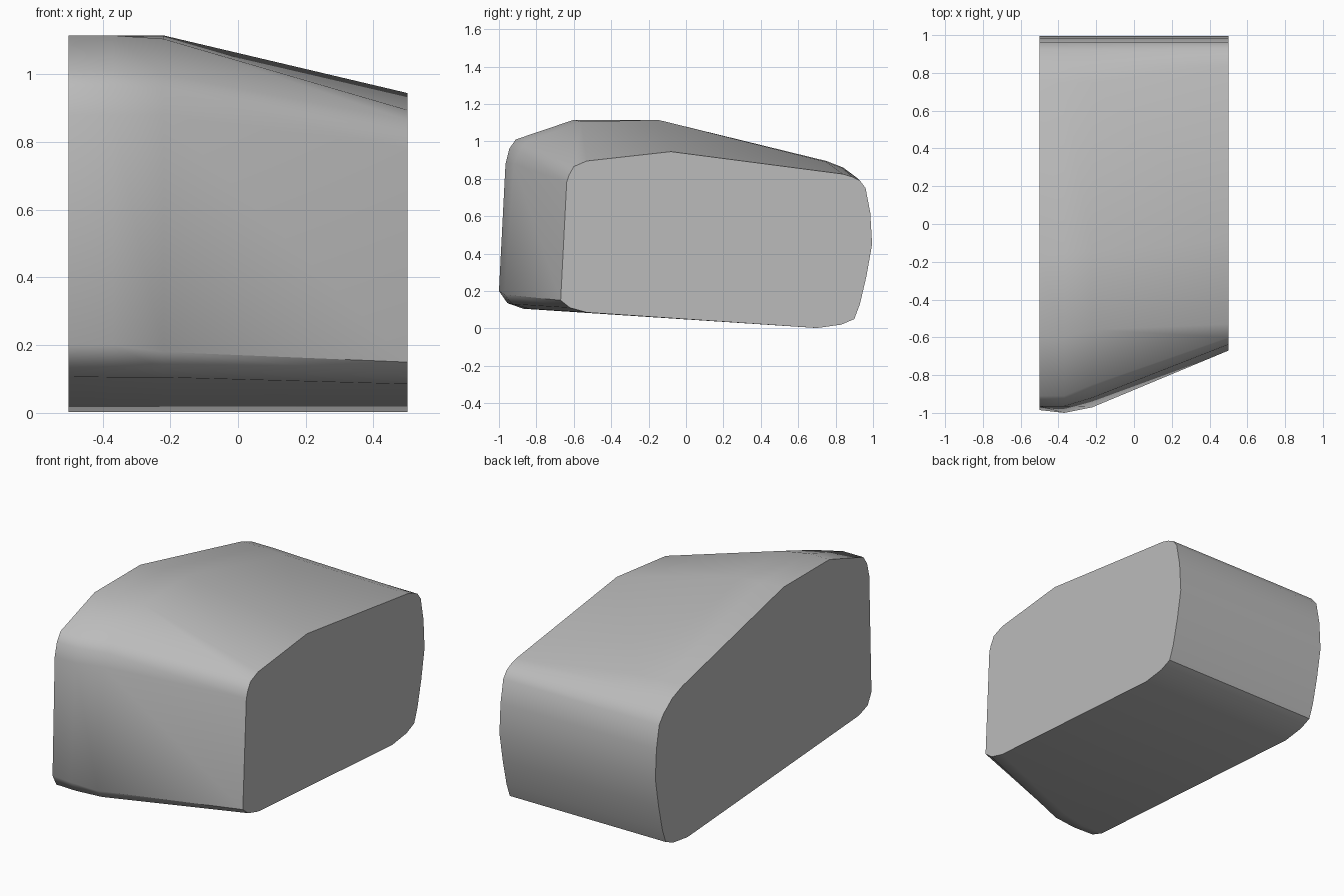
import bpy
import bmesh
import math

default_cube = bpy.data.objects.get("Cube")
if default_cube:
    bpy.data.objects.remove(default_cube, do_unlink=True)


def make_material(name, colour):
    material = bpy.data.materials.new(name)
    material.use_nodes = True
    material.diffuse_color = colour
    material.node_tree.nodes["Principled BSDF"].inputs["Base Color"].default_value = colour
    return material


# Rounded rear outline shared by every cross-section, as (y, z) from floor to roof
rear_outline = [(.7, .002), (.83, .02), (.9, .05), (.93, .13), (.965, .28),
                (.995, .45), (.985, .62), (.96, .75)]

# Each rib: side position, lower nose, then roof from back to front
ribs = [
    (-.5, [(-.985, .2), (-.95, .135), (-.87, .107)],
     [(.92, .8), (.84, .86), (.75, .895), (-.18, 1.115), (-.6, 1.115),
      (-.91, 1.01), (-.945, .96), (-.965, .88)]),
    (-.37, [(-1, .2), (-.955, .135), (-.87, .105)],
     [(.92, .8), (.84, .86), (.75, .895), (-.15, 1.115), (-.6, 1.115),
      (-.91, 1.01), (-.945, .96), (-.965, .88)]),
    (-.22, [(-.97, .18), (-.93, .13), (-.84, .105)],
     [(.92, .8), (.84, .855), (.75, .89), (-.15, 1.115), (-.56, 1.105),
      (-.85, 1), (-.89, .95), (-.92, .88)]),
    (.5, [(-.67, .15), (-.62, .11), (-.53, .085)],
     [(.93, .79), (.89, .81), (.84, .825), (-.08, .945), (-.53, .895),
      (-.6, .865), (-.625, .82), (-.638, .78)]),
]


def loft(name, sections, material):
    """Bridge matching cross-sections and close both ends with flat caps."""
    bm = bmesh.new()
    rings = []
    for side, nose, roof in sections:
        outline = nose + rear_outline + roof
        rings.append([bm.verts.new((side, y, z)) for y, z in outline])
    for ring, following in zip(rings, rings[1:]):
        count = len(ring)
        for i in range(count):
            j = (i + 1) % count
            bm.faces.new((ring[i], ring[j], following[j], following[i]))
    bm.faces.new(rings[0])
    bm.faces.new(rings[-1])
    bmesh.ops.recalc_face_normals(bm, faces=bm.faces)
    mesh = bpy.data.meshes.new(name)
    bm.to_mesh(mesh)
    bm.free()
    mesh.materials.append(material)
    part = bpy.data.objects.new(name, mesh)
    bpy.context.collection.objects.link(part)
    return part


# Solid rounded body with flat side ends
body = loft("tapered_body", ribs, make_material("plain grey", (.5, .5, .5, 1)))
bpy.ops.object.select_all(action='DESELECT')
body.select_set(True)
bpy.context.view_layer.objects.active = body
bpy.ops.object.shade_smooth_by_angle(angle=math.radians(45))
